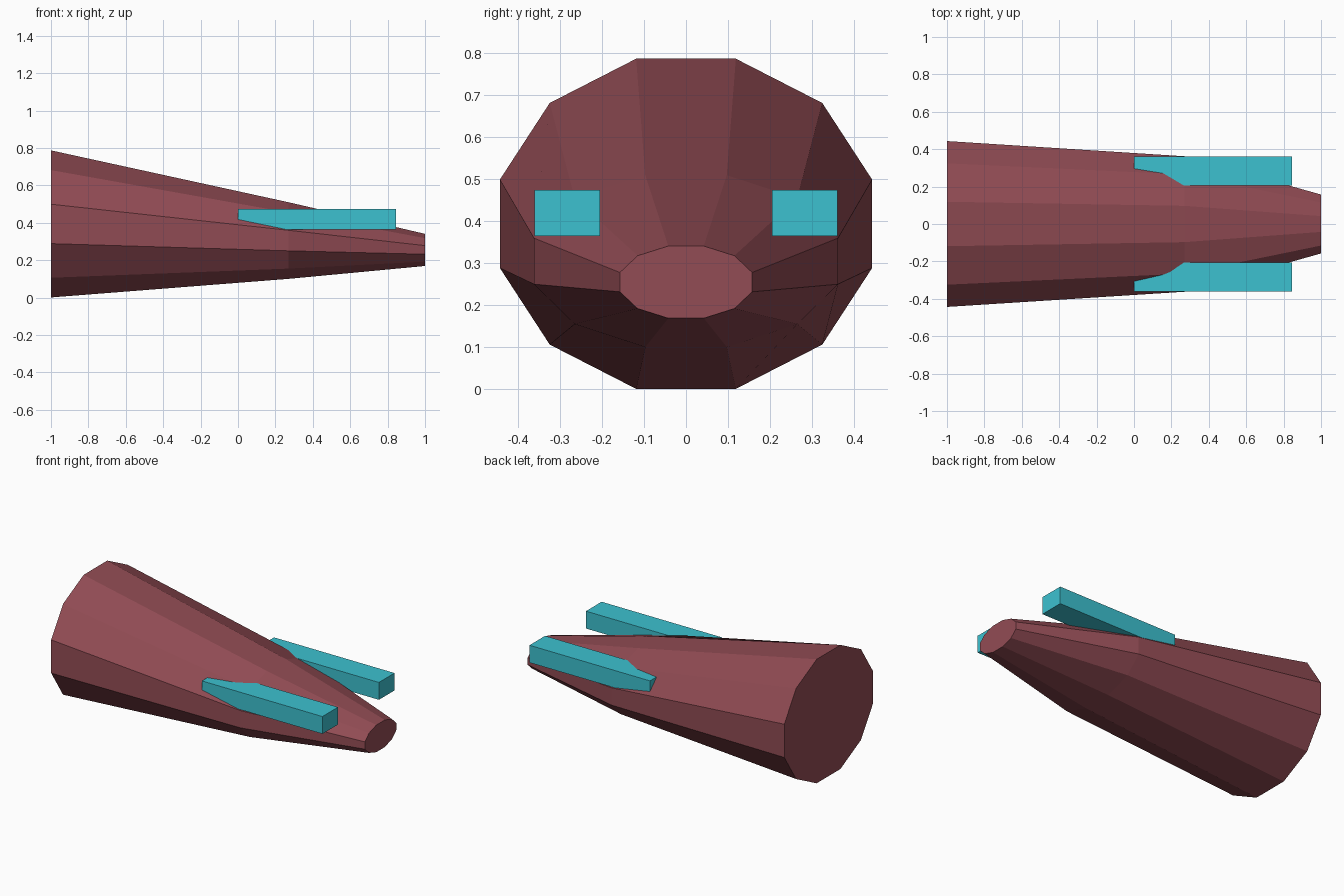
import bpy, bmesh, math

if "Cube" in bpy.data.objects:
    bpy.data.objects.remove(bpy.data.objects["Cube"])


def material(name, rgb):
    m = bpy.data.materials.new(name)
    m.diffuse_color = (*rgb, 1)
    m.use_nodes = True
    m.node_tree.nodes["Principled BSDF"].inputs["Base Color"].default_value = m.diffuse_color
    return m


def add_object(name, bm, mat):
    bmesh.ops.recalc_face_normals(bm, faces=bm.faces)
    mesh = bpy.data.meshes.new(name)
    bm.to_mesh(mesh)
    bm.free()
    mesh.materials.append(mat)
    obj = bpy.data.objects.new(name, mesh)
    bpy.context.collection.objects.link(obj)
    return obj


red = material("dusty red", (0.287, 0.072, 0.089))
cyan = material("cyan", (0.046, 0.535, 0.631))

# Tapered twelve-sided hull: x, centre z, radius in y, radius in z
SIDES = 12
stations = [(-1.0, 0.394, 0.459, 0.407),
            (0.27, 0.305, 0.375, 0.212),
            (1.0, 0.255, 0.163, 0.089)]
bm = bmesh.new()
rings = []
for x, zc, ry, rz in stations:
    angles = [2 * math.pi * (i + 0.5) / SIDES for i in range(SIDES)]
    rings.append([bm.verts.new((x, ry * math.cos(a), zc + rz * math.sin(a)))
                  for a in angles])
for a, b in zip(rings, rings[1:]):
    for i in range(SIDES):
        j = (i + 1) % SIDES
        bm.faces.new((a[i], a[j], b[j], b[i]))
bm.faces.new(rings[0])
bm.faces.new(rings[-1])
add_object("hull", bm, red)

# Side bars, partly sunk into the hull
for side, name in ((-1, "front_bar"), (1, "back_bar")):
    bm = bmesh.new()
    bmesh.ops.create_cube(bm, size=1)
    bmesh.ops.scale(bm, vec=(0.845, 0.156, 0.11), verts=bm.verts)
    bmesh.ops.translate(bm, vec=(0.4225, side * 0.283, 0.42), verts=bm.verts)
    add_object(name, bm, cyan)
